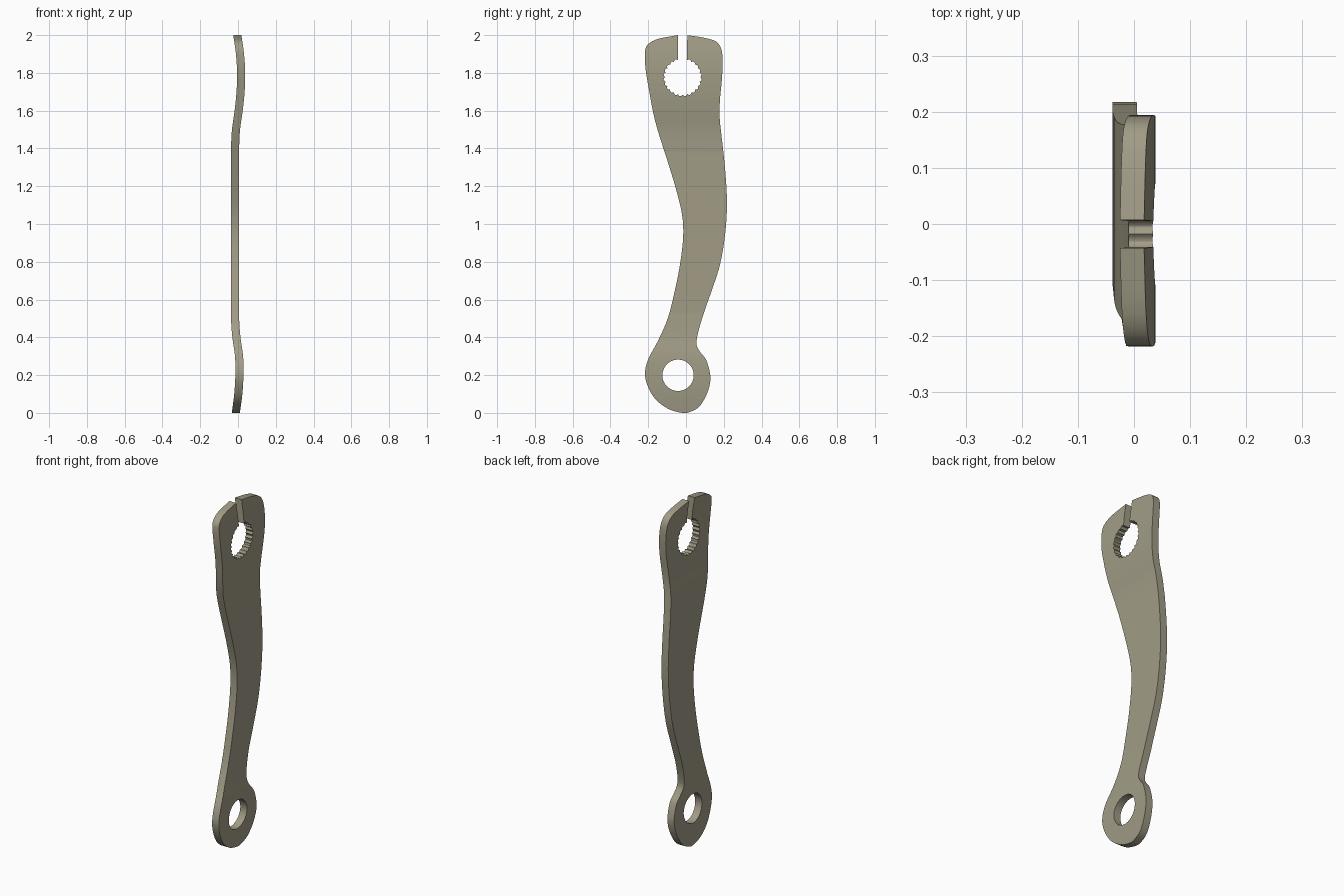
import bpy
import bmesh
import math
from mathutils import Vector

default_cube = bpy.data.objects.get("Cube")
if default_cube:
    bpy.data.objects.remove(default_cube, do_unlink=True)

THICKNESS = 0.043


def smooth_chain(points, steps):
    """Pass a smooth open curve through 2D points."""
    pts = [Vector(p) for p in points]
    pts = [pts[0] * 2 - pts[1]] + pts + [pts[-1] * 2 - pts[-2]]
    chain = []
    for a, b, c, d in zip(pts, pts[1:], pts[2:], pts[3:]):
        for i in range(steps):
            t = i / steps
            chain.append(0.5 * (2 * b + (c - a) * t
                                + (2 * a - 5 * b + 4 * c - d) * t ** 2
                                + (3 * b - a - 3 * c + d) * t ** 3))
    chain.append(pts[-2])
    return chain


# Outer silhouette as (y, z), clockwise from one lip of the clamp slot to the other
silhouette = [
    (0.007, 2), (0.1, 1.985), (0.16, 1.965), (0.187, 1.925), (0.194, 1.86),
    (0.19, 1.765), (0.18, 1.66), (0.178, 1.565), (0.19, 1.45), (0.207, 1.29),
    (0.217, 1.11), (0.207, 0.945), (0.18, 0.785), (0.138, 0.653),
    (0.095, 0.53), (0.064, 0.425), (0.056, 0.362), (0.075, 0.322),
    (0.106, 0.282), (0.127, 0.21), (0.127, 0.155), (0.106, 0.09),
    (0.069, 0.032), (0.02, 0.005), (-0.02, 0), (-0.095, 0.022),
    (-0.164, 0.075), (-0.206, 0.15), (-0.217, 0.218), (-0.196, 0.293),
    (-0.148, 0.382), (-0.095, 0.505), (-0.058, 0.653), (-0.032, 0.785),
    (-0.015, 0.93), (-0.021, 1.05), (-0.053, 1.185), (-0.1, 1.34),
    (-0.148, 1.49), (-0.175, 1.596), (-0.196, 1.712), (-0.214, 1.82),
    (-0.217, 1.913), (-0.2, 1.952), (-0.148, 1.98), (-0.043, 2),
]

# Side bend of the plate as (z, x of the inner face)
bend = smooth_chain([
    (0, -0.033), (0.1, -0.02), (0.2, -0.014), (0.3, -0.016), (0.4, -0.03),
    (0.5, -0.037), (0.6, -0.038), (1.3, -0.038), (1.4, -0.037),
    (1.5, -0.032), (1.6, -0.018), (1.7, -0.008), (1.8, -0.005),
    (1.9, -0.011), (2, -0.025)], 4)


def bend_at(z):
    for a, b in zip(bend, bend[1:]):
        if z <= b.x:
            return a.y + (b.y - a.y) * (z - a.x) / (b.x - a.x)
    return bend[-1].y


def splined_hole(centre, radius, depth, teeth, half_slot):
    """Scalloped bore, open at the top where the slot enters."""
    gap = math.asin(half_slot / radius)
    start, sweep = math.pi / 2 + gap, math.tau - 2 * gap
    count = teeth * 6
    pts = []
    for i in range(count + 1):
        t = i / count
        r = radius - depth + depth * abs(math.sin(math.pi * teeth * t))
        angle = start + sweep * t
        pts.append(Vector((centre[0] + r * math.cos(angle),
                           centre[1] + r * math.sin(angle))))
    return pts


def round_hole(centre, radius, sides):
    return [Vector((centre[0] + radius * math.cos(math.tau * i / sides),
                    centre[1] + radius * math.sin(math.tau * i / sides)))
            for i in range(sides)]


def add_loop(bm, points):
    verts = [bm.verts.new((0, p.x, p.y)) for p in points]
    return [bm.edges.new((v, w)) for v, w in zip(verts, verts[1:] + verts[:1])]


# Flat lever blank: silhouette with clamp slot and splined bore, plus pivot hole
bm = bmesh.new()
edges = add_loop(bm, smooth_chain(silhouette, 4)
                 + splined_hole((-0.018, 1.777), 0.101, 0.008, 22, 0.025))
edges += add_loop(bm, round_hole((-0.042, 0.199), 0.083, 48))
bmesh.ops.triangle_fill(bm, edges=edges, use_beauty=True, normal=(1, 0, 0))

# Slice across the length so the plate can bend
for p in bend[1:-1]:
    bmesh.ops.bisect_plane(bm, geom=bm.verts[:] + bm.edges[:] + bm.faces[:],
                           dist=0.00001, plane_co=(0, 0, p.x), plane_no=(0, 0, 1))

# Follow the bend, then thicken
for v in bm.verts:
    v.co.x = bend_at(v.co.z)
extruded = bmesh.ops.extrude_face_region(bm, geom=bm.faces[:],
                                         use_keep_orig=True)
top_verts = [g for g in extruded["geom"] if isinstance(g, bmesh.types.BMVert)]
bmesh.ops.translate(bm, verts=top_verts, vec=(THICKNESS, 0, 0))
bmesh.ops.recalc_face_normals(bm, faces=bm.faces[:])

mesh = bpy.data.meshes.new("lever_arm")
bm.to_mesh(mesh)
bm.free()
lever = bpy.data.objects.new("lever_arm", mesh)
bpy.context.collection.objects.link(lever)

# Plain khaki metal
khaki = bpy.data.materials.new("khaki_metal")
khaki.use_nodes = True
colour = (0.36, 0.335, 0.24, 1)
khaki.diffuse_color = colour
khaki.node_tree.nodes["Principled BSDF"].inputs["Base Color"].default_value = colour
mesh.materials.append(khaki)

bpy.ops.object.select_all(action="DESELECT")
lever.select_set(True)
bpy.context.view_layer.objects.active = lever
bpy.ops.object.shade_smooth_by_angle(angle=math.radians(25))
